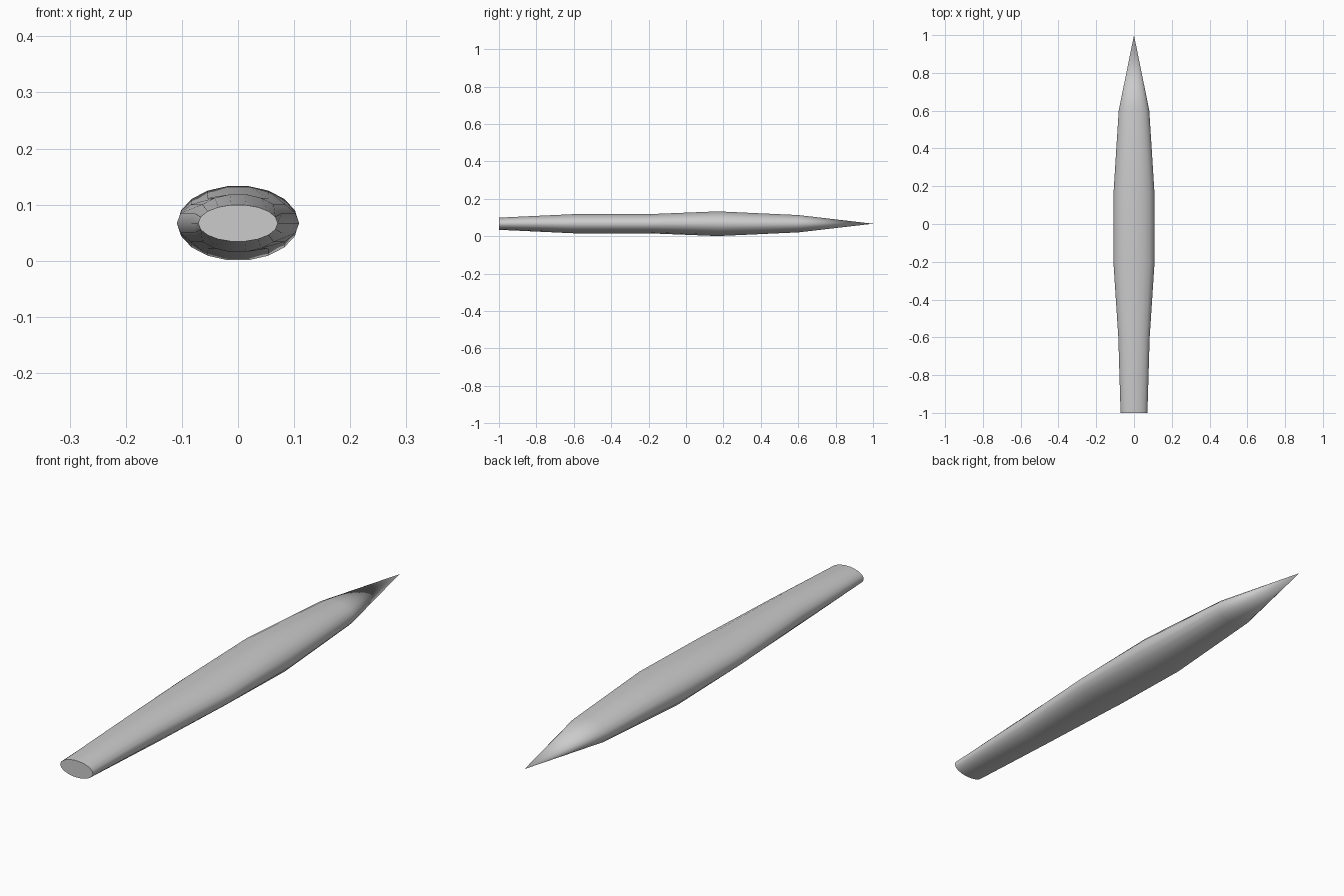
import bpy
import bmesh
from math import sin, cos, radians, tau

old = bpy.data.objects.get("Cube")
if old:
    bpy.data.objects.remove(old)

# Plain grey finish
grey = bpy.data.materials.new("light_grey")
grey.use_nodes = True
colour = (0.6, 0.6, 0.6, 1)
grey.diffuse_color = colour
grey.node_tree.nodes["Principled BSDF"].inputs["Base Color"].default_value = colour

# Elliptical stations along the body: y, half width, half height
SIDES = 18
AXIS_Z = 0.067
STATIONS = [
    (-1.0, 0.071, 0.033),
    (-0.6, 0.083, 0.052),
    (-0.2, 0.109, 0.052),
    (0.17, 0.108, 0.067),
    (0.6, 0.081, 0.047),
]

bm = bmesh.new()
rings = []
for y, rx, rz in STATIONS:
    rings.append([bm.verts.new((rx * cos(tau * i / SIDES), y,
                                AXIS_Z + rz * sin(tau * i / SIDES)))
                  for i in range(SIDES)])

# Skin between stations
for a, b in zip(rings, rings[1:]):
    for i in range(SIDES):
        j = (i + 1) % SIDES
        bm.faces.new((a[i], a[j], b[j], b[i]))

# Pointed end and flat cap
tip = bm.verts.new((0, 1, AXIS_Z))
for i in range(SIDES):
    bm.faces.new((rings[-1][i], rings[-1][(i + 1) % SIDES], tip))
bm.faces.new(rings[0])
bmesh.ops.recalc_face_normals(bm, faces=bm.faces)

mesh = bpy.data.meshes.new("tapered_body")
bm.to_mesh(mesh)
bm.free()
mesh.materials.append(grey)
body = bpy.data.objects.new("tapered_body", mesh)
bpy.context.collection.objects.link(body)

# Smooth skin with a crisp cap edge
bpy.ops.object.select_all(action='DESELECT')
body.select_set(True)
bpy.context.view_layer.objects.active = body
bpy.ops.object.shade_smooth_by_angle(angle=radians(50))
